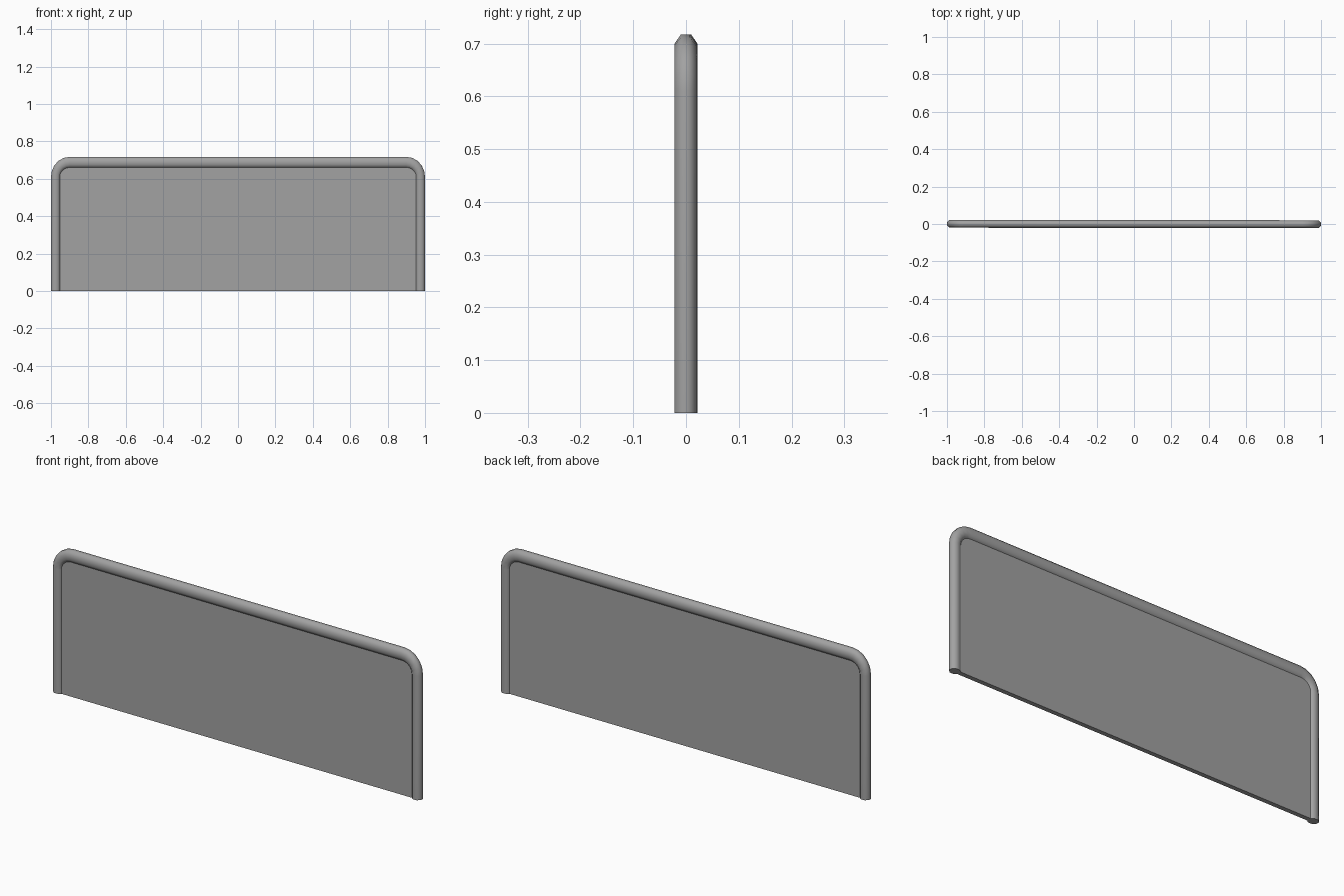
import bpy, bmesh
from math import cos, sin, pi, radians

cube = bpy.data.objects.get("Cube")
if cube:
    bpy.data.objects.remove(cube)

grey = bpy.data.materials.new("grey_metal")
grey.use_nodes = True
colour = (0.36, 0.36, 0.36, 1)
grey.diffuse_color = colour
grey.node_tree.nodes["Principled BSDF"].inputs["Base Color"].default_value = colour

CENTRE_X, CENTRE_Z = 0.9, 0.61      # centre of the rounded corner
OUTER, INNER = (0.1, 0.107), (0.05, 0.047)
HALF_DEPTH = 0.021
ARC_STEPS = 5
YAW = radians(-0.07)


def corner_point(t, s):
    """Point on the left corner arc; s runs from -1 (inside) to 1 (outside)."""
    k = (s + 1) / 2
    rx, rz = (a + (b - a) * k for a, b in zip(INNER, OUTER))
    return CENTRE_X + rx * cos(t), CENTRE_Z + rz * sin(t)


def arch_path(s):
    """Half arch from the floor, mirrored over to the other foot."""
    arc = [corner_point(pi / 2 * i / ARC_STEPS, s) for i in range(ARC_STEPS + 1)]
    half = [(arc[0][0], 0)] + arc
    return half + [(-x, z) for x, z in reversed(half)]


def finish(name, bm):
    bmesh.ops.recalc_face_normals(bm, faces=bm.faces)
    mesh = bpy.data.meshes.new(name)
    bm.to_mesh(mesh)
    bm.free()
    mesh.materials.append(grey)
    obj = bpy.data.objects.new(name, mesh)
    obj.rotation_euler.z = YAW
    bpy.context.collection.objects.link(obj)
    return obj


# Tubular frame: an eight-sided section swept along the arch
bm = bmesh.new()
rails = []
for i in range(8):
    a = pi / 8 + i * pi / 4
    s, y = cos(a) / cos(pi / 8), sin(a) / cos(pi / 8) * HALF_DEPTH
    rails.append([bm.verts.new((x, y, z)) for x, z in arch_path(s)])
for a, b in zip(rails, rails[1:] + rails[:1]):
    for j in range(len(a) - 1):
        bm.faces.new((a[j], a[j + 1], b[j + 1], b[j]))
for end in (0, -1):
    bm.faces.new([rail[end] for rail in rails])
frame = finish("frame_tube", bm)
bpy.context.view_layer.objects.active = frame
frame.select_set(True)
bpy.ops.object.shade_smooth_by_angle(angle=radians(60))

# Flat panel filling the arch, its rim hidden inside the tube
bm = bmesh.new()
rim = bm.faces.new([bm.verts.new((x, -0.011, z)) for x, z in arch_path(-0.6)])
solid = bmesh.ops.extrude_face_region(bm, geom=[rim])
bmesh.ops.translate(bm, vec=(0, 0.022, 0),
                    verts=[v for v in solid["geom"] if isinstance(v, bmesh.types.BMVert)])
finish("panel", bm)
